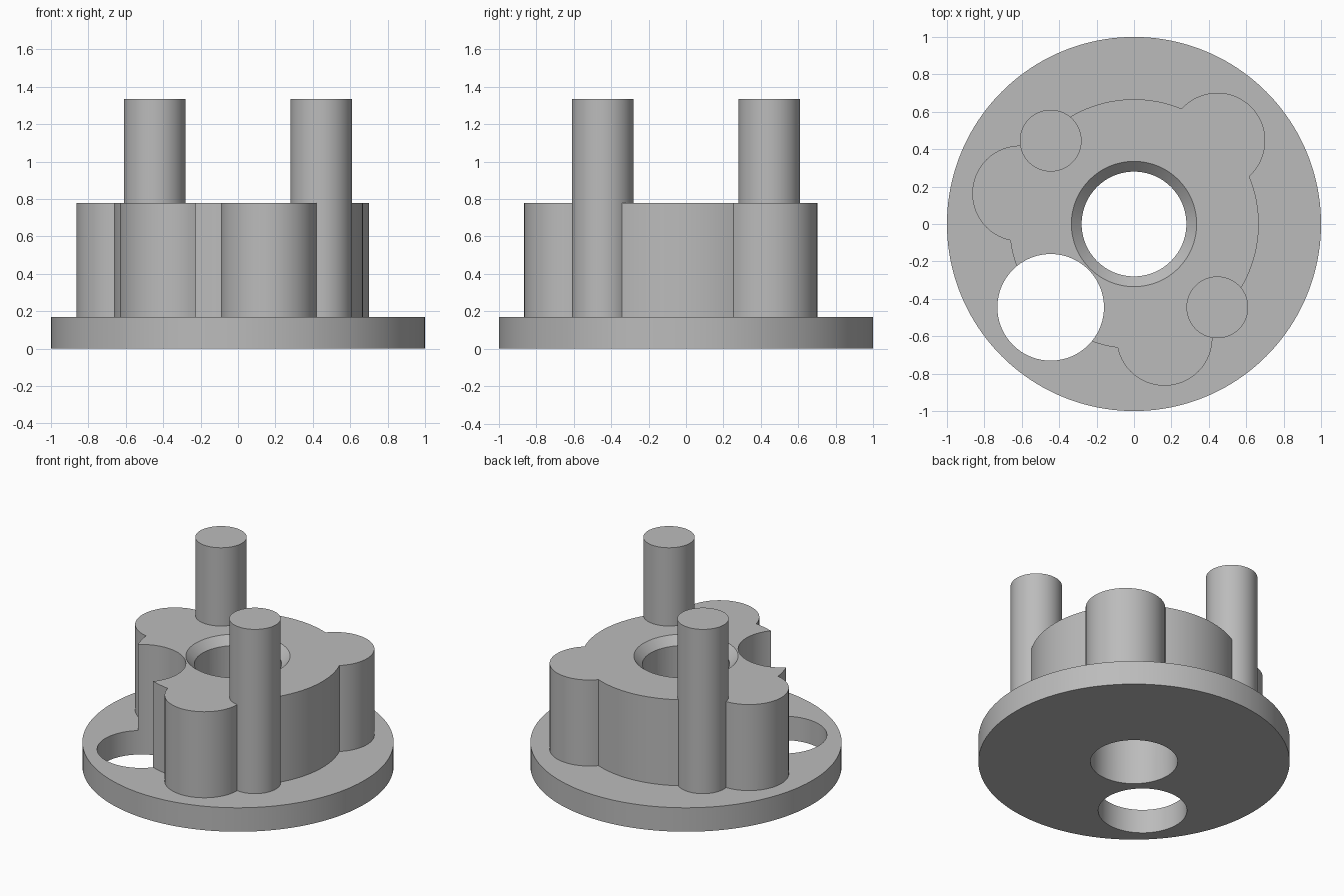
import bpy
import math

cube = bpy.data.objects.get("Cube")
if cube:
    bpy.data.objects.remove(cube, do_unlink=True)

# Main heights and the shared ring on which lobes, pins and side hole sit
PLATE_TOP, HUB_TOP, PIN_TOP = 0.17, 0.78, 1.335
RING = 0.63
BORE, CHAMFER = 0.28, 0.055

grey = bpy.data.materials.new("plain grey")
grey.use_nodes = True
colour = (0.5, 0.5, 0.5, 1)
grey.diffuse_color = colour
grey.node_tree.nodes["Principled BSDF"].inputs["Base Color"].default_value = colour


def cylinder(name, radius, bottom, top, angle=None, top_radius=None, sides=96):
    """Upright cylinder or cone, on the axis or on the ring at an angle."""
    x = y = 0
    if angle is not None:
        x = RING * math.cos(math.radians(angle))
        y = RING * math.sin(math.radians(angle))
    bpy.ops.mesh.primitive_cone_add(
        vertices=sides, radius1=radius, radius2=top_radius or radius,
        depth=top - bottom, location=(x, y, (bottom + top) / 2))
    part = bpy.context.object
    part.name = name
    part.data.materials.append(grey)
    return part


def combine(target, tool, operation):
    """Apply a boolean and discard the tool."""
    mod = target.modifiers.new(operation.lower(), "BOOLEAN")
    mod.operation = operation
    mod.solver = "EXACT"
    mod.object = tool
    bpy.context.view_layer.objects.active = target
    bpy.ops.object.modifier_apply(modifier=mod.name)
    bpy.data.objects.remove(tool, do_unlink=True)


# Round base plate with the central hub
body = cylinder("flanged_hub", 1, 0, PLATE_TOP, sides=160)
combine(body, cylinder("hub", 0.667, 0.08, HUB_TOP, sides=128), "UNION")

# Three lobes evenly spaced around the hub
for angle in (45, 165, 285):
    combine(body, cylinder("lobe", 0.256, 0.1, HUB_TOP, angle), "UNION")

# Two tall guide pins on opposite sides
for angle in (135, 315):
    combine(body, cylinder("pin", 0.165, 0.12, PIN_TOP, angle), "UNION")

# Side hole, central bore and its chamfered rim
combine(body, cylinder("side_hole", 0.285, -0.2, 1, 225), "DIFFERENCE")
combine(body, cylinder("bore", BORE, -0.2, 1), "DIFFERENCE")
combine(body, cylinder("bore_chamfer", BORE - 0.02, HUB_TOP - CHAMFER - 0.02,
                       HUB_TOP + 0.02, top_radius=BORE + CHAMFER + 0.02),
        "DIFFERENCE")

# Smooth round walls, crisp edges
bpy.ops.object.select_all(action="DESELECT")
body.select_set(True)
bpy.context.view_layer.objects.active = body
bpy.ops.object.shade_smooth_by_angle(angle=math.radians(25))
